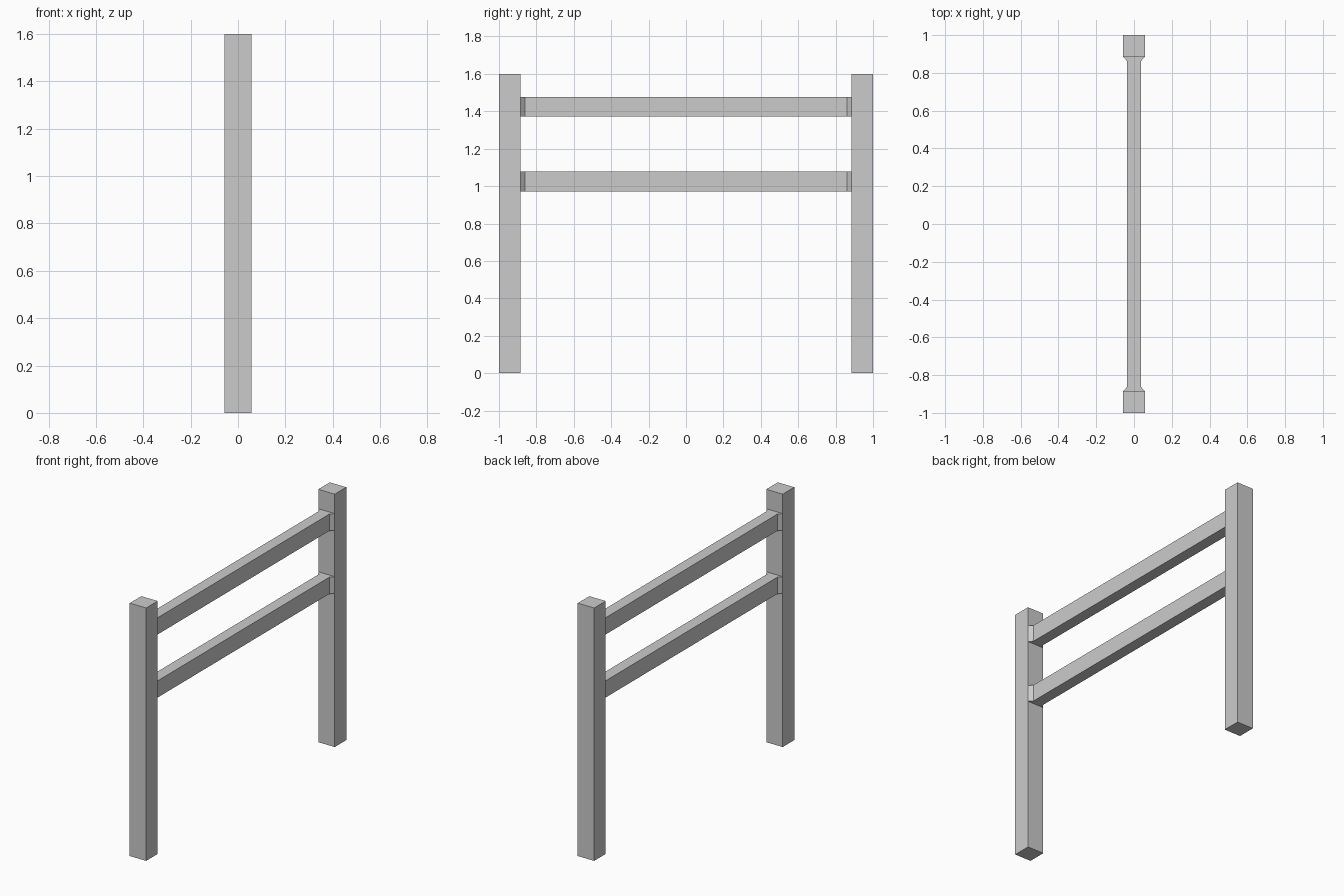
import bpy, bmesh

if "Cube" in bpy.data.objects:
    bpy.data.objects.remove(bpy.data.objects["Cube"])

POST = 0.115       # square post side
HEIGHT = 1.6
INNER = 1 - POST   # inner face of each post
HALF = 0.036       # half thickness of a rail
FLARE = 0.024      # length of the flared rail end


def prism(name, outline, z0, z1):
    """Extrude a flat x-y outline from z0 up to z1."""
    bm = bmesh.new()
    face = bm.faces.new([bm.verts.new((x, y, z0)) for x, y in outline])
    top = bmesh.ops.extrude_face_region(bm, geom=[face])["geom"]
    verts = [g for g in top if isinstance(g, bmesh.types.BMVert)]
    bmesh.ops.translate(bm, verts=verts, vec=(0, 0, z1 - z0))
    bmesh.ops.recalc_face_normals(bm, faces=bm.faces)
    mesh = bpy.data.meshes.new(name)
    bm.to_mesh(mesh)
    bm.free()
    obj = bpy.data.objects.new(name, mesh)
    bpy.context.collection.objects.link(obj)
    return obj


# Two square posts
h = POST / 2
for name, side in (("front_post", -1), ("back_post", 1)):
    c = side * (1 - h)
    prism(name, [(-h, c - h), (h, c - h), (h, c + h), (-h, c + h)], 0, HEIGHT)

# Two rails, flaring to the post width at each end
half_outline = [(h, -INNER), (HALF, -INNER + FLARE),
                (HALF, INNER - FLARE), (h, INNER)]
outline = half_outline + [(-x, y) for x, y in reversed(half_outline)]
for name, z in (("lower_rail", 0.972), ("upper_rail", 1.371)):
    prism(name, outline, z, z + 0.106)
